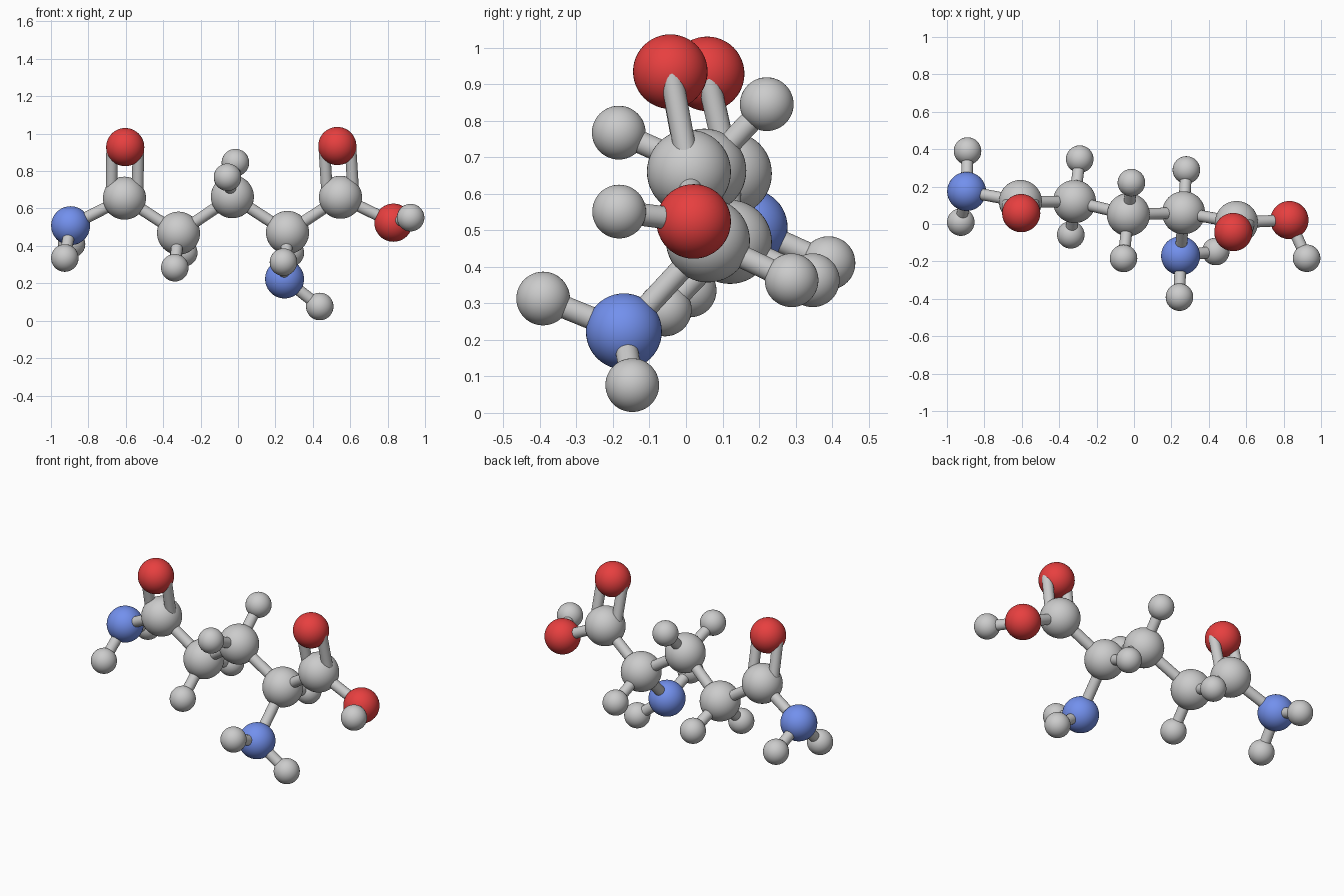
import bpy
from mathutils import Vector

if "Cube" in bpy.data.objects:
    bpy.data.objects.remove(bpy.data.objects["Cube"])

RADIUS = {"carbon": 0.115, "nitrogen": 0.104, "oxygen": 0.102, "hydrogen": 0.0735}
BOND_R = 0.031
DOUBLE_OFFSET = 0.07


def make_material(name, color):
    mat = bpy.data.materials.new(name)
    mat.diffuse_color = color
    mat.use_nodes = True
    mat.node_tree.nodes["Principled BSDF"].inputs["Base Color"].default_value = mat.diffuse_color
    return mat


MATERIALS = {"oxygen": make_material("red", (0.8, 0.05, 0.05, 1)),
             "nitrogen": make_material("blue", (0.17, 0.28, 0.85, 1))}

# Atoms: key -> (element, position)
ATOMS = {
    "amide_n": ("nitrogen", (-0.895, 0.174, 0.508)),
    "amide_h1": ("hydrogen", (-0.89, 0.39, 0.41)),
    "amide_h2": ("hydrogen", (-0.926, 0.01, 0.335)),
    "amide_c": ("carbon", (-0.607, 0.12, 0.655)),
    "amide_o": ("oxygen", (-0.603, 0.058, 0.928)),
    "chain_a": ("carbon", (-0.318, 0.12, 0.468)),
    "chain_a_h1": ("hydrogen", (-0.29, 0.347, 0.363)),
    "chain_a_h2": ("hydrogen", (-0.338, -0.058, 0.283)),
    "chain_b": ("carbon", (-0.03, 0.05, 0.663)),
    "chain_b_h1": ("hydrogen", (-0.014, 0.221, 0.845)),
    "chain_b_h2": ("hydrogen", (-0.056, -0.184, 0.767)),
    "chain_c": ("carbon", (0.265, 0.06, 0.472)),
    "chain_c_h": ("hydrogen", (0.28, 0.289, 0.363)),
    "amine_n": ("nitrogen", (0.249, -0.17, 0.223)),
    "amine_h1": ("hydrogen", (0.243, -0.391, 0.313)),
    "amine_h2": ("hydrogen", (0.437, -0.147, 0.076)),
    "acid_c": ("carbon", (0.548, 0.008, 0.66)),
    "acid_o": ("oxygen", (0.531, -0.043, 0.934)),
    "hydroxyl_o": ("oxygen", (0.831, 0.021, 0.524)),
    "hydroxyl_h": ("hydrogen", (0.923, -0.183, 0.551)),
}

SINGLE = """amide_n-amide_h1 amide_n-amide_h2 amide_n-amide_c amide_c-chain_a
chain_a-chain_a_h1 chain_a-chain_a_h2 chain_a-chain_b chain_b-chain_b_h1
chain_b-chain_b_h2 chain_b-chain_c chain_c-chain_c_h chain_c-amine_n
amine_n-amine_h1 amine_n-amine_h2 chain_c-acid_c acid_c-hydroxyl_o
hydroxyl_o-hydroxyl_h""".split()
DOUBLE = ["amide_c-amide_o", "acid_c-acid_o"]


def add_atom(key, element, pos):
    bpy.ops.mesh.primitive_uv_sphere_add(segments=48, ring_count=24,
                                         radius=RADIUS[element], location=pos)
    obj = bpy.context.object
    obj.name = f"{element}_{key}"
    bpy.ops.object.shade_smooth()
    if element in MATERIALS:
        obj.data.materials.append(MATERIALS[element])


def add_bond(name, a, b):
    axis = b - a
    bpy.ops.mesh.primitive_cylinder_add(vertices=32, radius=BOND_R,
                                        depth=axis.length, location=(a + b) / 2)
    obj = bpy.context.object
    obj.name = name
    obj.rotation_euler = axis.to_track_quat('Z', 'Y').to_euler()
    bpy.ops.object.shade_smooth_by_angle()


def ends(pair):
    return [Vector(ATOMS[k][1]) for k in pair.split("-")]


# Atom balls
for key, (element, pos) in ATOMS.items():
    add_atom(key, element, pos)

# Single bonds
for pair in SINGLE:
    add_bond("bond_" + pair.replace("-", "_to_"), *ends(pair))

# Double bonds: two parallel rods either side of the axis
for pair in DOUBLE:
    a, b = ends(pair)
    side = Vector((0, 1, 0)).cross(b - a).normalized() * DOUBLE_OFFSET
    for label, s in (("left", -1), ("right", 1)):
        add_bond(f"double_bond_{pair.replace('-', '_to_')}_{label}",
                 a + side * s, b + side * s)
